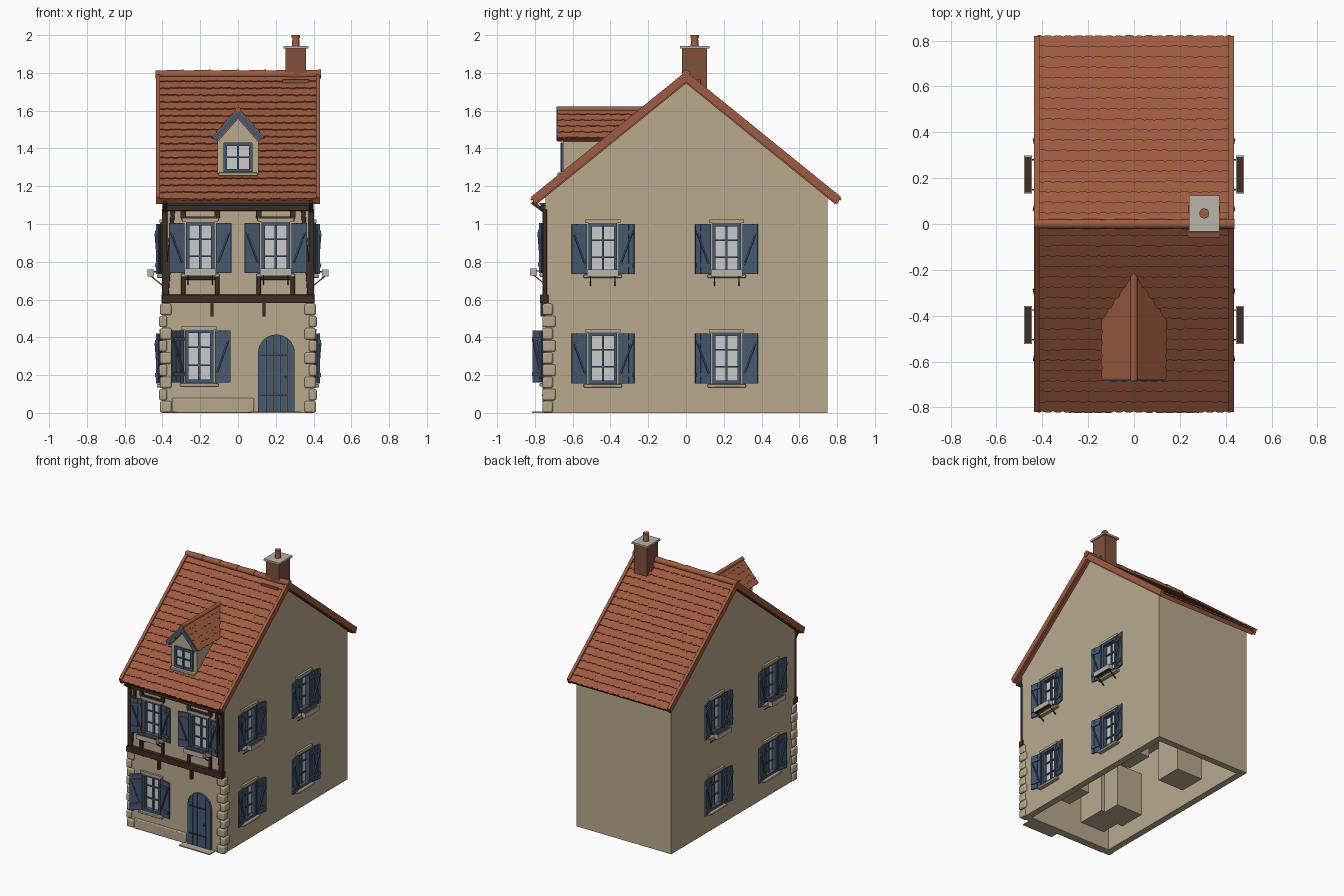
import bpy, bmesh, math, random
from mathutils import Matrix, Vector

if "Cube" in bpy.data.objects:
    bpy.data.objects.remove(bpy.data.objects["Cube"])
random.seed(4)
T, I = Matrix.Translation, Matrix.Identity(4)
def R(deg, ax): return Matrix.Rotation(math.radians(deg), 4, ax)

COL = dict(plaster=(.48, .40, .27), stone=(.47, .39, .26), tile=(.34, .105, .05), wood=(.05, .025, .016),
           blue=(.06, .10, .165), glass=(.6, .6, .63), brick=(.22, .08, .045), cap=(.48, .46, .40))
MATS = {}
for k, c in COL.items():
    MATS[k] = bpy.data.materials.new(k)
    MATS[k].diffuse_color = (*c, 1)
parts = {}

def part(name, mat):
    return parts.setdefault(name, (bmesh.new(), mat))[0]

def box(name, mat, lo, hi, M=I):
    lo, hi = Vector(lo), Vector(hi)
    bmesh.ops.create_cube(part(name, mat), size=1, matrix=M @ T((lo + hi) / 2) @ Matrix.Diagonal((*(hi - lo), 1)))

def beam(name, mat, p, q, w, d, M=I):
    p, q = Vector(p), Vector(q)
    rot = (q - p).to_track_quat('Z', 'Y').to_matrix().to_4x4()
    bmesh.ops.create_cube(part(name, mat), size=1,
                          matrix=M @ T((p + q) / 2) @ rot @ Matrix.Diagonal((w, d, (q - p).length, 1)))

def tube(name, mat, p, q, r1, r2, seg=14):
    p, q = Vector(p), Vector(q)
    rot = (q - p).to_track_quat('Z', 'Y').to_matrix().to_4x4()
    bmesh.ops.create_cone(part(name, mat), cap_ends=True, segments=seg, radius1=r1, radius2=r2,
                          depth=(q - p).length, matrix=T((p + q) / 2) @ rot)

def prism(name, mat, pts, y0, y1, M=I):
    """Extrude an (x, z) outline along y."""
    bm = part(name, mat)
    a = [bm.verts.new(M @ Vector((x, y0, z))) for x, z in pts]
    b = [bm.verts.new(M @ Vector((x, y1, z))) for x, z in pts]
    bm.faces.new(a)
    bm.faces.new(b[::-1])
    for i in range(len(a)):
        j = (i + 1) % len(a)
        bm.faces.new((a[i], b[i], b[j], a[j]))

def tiles(name, M, half, length, rows, cols):
    """Deck plus overlapping rounded tiles; local z runs up the slope, -y is outward."""
    box(name + "_deck", 'tile', (-half, 0, -length + .01), (half, .03, 0), M)
    w, L = 2 * half / cols, length / rows
    for r in range(rows):
        for c in range(cols + r % 2):
            x = -half + (c + .5 * ((r + 1) % 2)) * w
            pts = [(-w / 2, L * 1.25), (-w / 2, .007), (-w / 4, .001), (w / 4, .001), (w / 2, .007), (w / 2, L * 1.25)]
            if r == 0:
                pts = [(px, min(pz, L)) for px, pz in pts]
            pts = [(max(-half - x, min(half - x, px)), pz) for px, pz in pts]
            z = -length + (rows - 1 - r) * L + random.uniform(-.002, .002)
            prism(name + "_tiles", 'tile', pts, -.013, -.003, M @ T((x, 0, z)) @ R(-6, 'X'))

def shutter(M, side, z0, z1, angle):
    S = M @ T((side * .086, -.006, 0)) @ R(-side * angle, 'Z')
    def b(x0, y0, za, x1, y1, zb):
        box("shutters", 'blue', (min(side * x0, side * x1), y0, za), (max(side * x0, side * x1), y1, zb), S)
    for i in range(3):
        b(i * .028, -.01, z0, i * .028 + .026, 0, z1)
    b(.0, -.008, z0 + .004, .08, -.002, z1 - .004)
    for z in (z0 + .035, z1 - .055):
        b(.003, -.017, z, .079, -.009, z + .02)
    beam("shutters", 'blue', (side * .01, -.013, z0 + .05), (side * .072, -.013, z1 - .05), .015, .008, S)

def window(M, z0, h=.27, hw=.074, rows=3, angles=(12, 12), planter=False, room=True):
    z1 = z0 + h
    if room:
        box("window_cutters", 'plaster', (-hw, -.03, z0), (hw, .08, z1), M)
        box("window_rooms", 'plaster', (-hw - .03, .045, z0 - .03), (hw + .03, .27, z1 + .03), M)
    gy = .02 if room else -.003
    box("window_glass", 'glass', (-hw, gy, z0), (hw, gy + .012, z1), M)
    for s in (-1, 1):
        x = s * (hw - .007)
        box("window_frames", 'blue', (x - .009, -.012, z0), (x + .009, gy + .008, z1), M)
    for z in (z0 + .008, z1 - .008):
        box("window_frames", 'blue', (-hw, -.012, z - .009), (hw, gy + .008, z + .009), M)
    box("window_frames", 'blue', (-.006, gy - .012, z0), (.006, gy, z1), M)
    for i in range(1, rows):
        z = z0 + h * i / rows
        box("window_frames", 'blue', (-hw, gy - .01, z - .004), (hw, gy, z + .004), M)
    box("window_sills", 'stone', (-hw - .028, -.03, z0 - .02), (hw + .028, .01, z0 - .003), M)
    if not room:
        return
    box("window_lintels", 'stone', (-.093, -.016, z1), (.093, .01, z1 + .018), M)
    for s, a in zip((-1, 1), angles):
        shutter(M, s, z0, z1 - .005, a)
    if planter:
        # trough: floor, long sides, ends and soil
        zb, zt = z0 - .012, z0 + .024
        for y in (-.08, -.049):
            box("planter_boxes", 'cap', (-.083, y, zb), (.083, y + .005, zt), M)
        for s in (-.083, .078):
            box("planter_boxes", 'cap', (s, -.08, zb), (s + .005, -.044, zt), M)
        box("planter_soil", 'wood', (-.08, -.077, zb + .001), (.08, -.047, zt - .006), M)
        for s in (-.065, .065):
            beam("planter_brackets", 'wood', (s, 0, z0 + .012), (s, -.05, z0 + .012), .006, .006, M)
            beam("planter_brackets", 'wood', (s, 0, z0 - .06), (s, -.062, z0 - .01), .006, .006, M)

# walls: gabled shell, hollow and open underneath
G = R(90, 'Z')
prism("walls", 'plaster', [(-.745, 0), (.75, 0), (.75, 1.15), (0, 1.757), (-.745, 1.15)], -.4, .4, G)
prism("inner_cutter", 'plaster', [(-.695, -.1), (.7, -.1), (.7, 1.12), (0, 1.69), (-.695, 1.12)], -.35, .35, G)
box("upper_floor", 'plaster', (-.36, -.7, .58), (.36, .71, .6))

# windows on both sides and the front
for y in (-.44, .215):
    for z, pl in ((.155, False), (.735, True)):
        window(T((.4, y, 0)) @ R(90, 'Z'), z, planter=pl)
        window(T((-.4, y, 0)) @ R(-90, 'Z'), z, planter=pl)
F = T((0, -.745, 0))
window(F @ T((-.205, 0, 0)), .16, h=.28, angles=(40, 12))
for x in (-.2, .2):
    window(F @ T((x, 0, 0)), .74, planter=True)

# timber framing on the upper front
def timber(x0, z0, x1, z1, w=.03):
    beam("timber_frame", 'wood', (x0, -.003, z0), (x1, -.003, z1), w, .022, F)
beam("timber_frame", 'wood', (-.405, -.006, .603), (.405, -.006, .603), .045, .045, F)
beam("timber_frame", 'wood', (-.4, -.004, 1.085), (.4, -.004, 1.085), .04, .03, F)
for s in (-1, 1):
    timber(s * .388, .62, s * .388, 1.08)
    timber(s * .378, .62, s * .345, 1.07, .022)
    timber(s * .2 - .1, 1.03, s * .2 + .1, 1.03, .022)
    for dx in (-.09, .09):
        timber(s * .2 + dx, 1.03, s * .2 + dx, 1.08)
        timber(s * .2 + dx, .62, s * .2 + dx, .73, .022)
    timber(s * .2 - .09, .715, s * .2 + .09, .715, .018)
    box("beam_pegs", 'wood', (s * .138 - .008, -.025, .51), (s * .138 + .008, .01, .585), F)
    beam("rafter_tails", 'wood', (s * .385, -.07, 1.115), (s * .385, .005, 1.06), .018, .018, F)
box("eave_board", 'blue', (-.4, -.03, 1.1), (.4, .0, 1.112), F)

# corner quoins, plinth and door step
for s in (-1, 1):
    for i in range(9):
        inner = (.352, .376)[i % 2]
        ylen = (.69, .705)[(i + 1) % 2]
        a, b = sorted((s * inner, s * (.413 + .004 * (i % 2))))
        box("quoins", 'stone', (a, -.76, i * .0645 + .002), (b, -ylen, i * .0645 + .062))
box("plinth", 'stone', (-.35, -.758, 0), (.085, -.73, .078))
box("door_step", 'stone', (.07, -.815, 0), (.33, -.73, .008))

# arched plank door with a slim surround
dx, r, zs = .203, .092, .318
for i in range(5):
    xs = [-r + (i + t) * 2 * r / 5 for t in (.04, .35, .65, .96)]
    top = [(dx + x, zs + math.sqrt(max(r * r - x * x, 0))) for x in xs]
    prism("door", 'blue', [(dx + xs[-1], .008), (dx + xs[0], .008)] + top, -.757, -.74)
arc = [math.pi * i / 16 for i in range(17)]
def arch(rad): return [(dx + rad, .0)] + [(dx + rad * math.cos(t), zs + rad * math.sin(t)) for t in arc] + [(dx - rad, 0)]
prism("door_surround", 'blue', arch(.097) + arch(.09)[::-1], -.76, -.73)
for z in (.09, .3):
    box("door_hinges", 'wood', (dx - .088, -.762, z), (dx + .06, -.755, z + .008))
tube("door_knob", 'wood', (dx + .05, -.755, .19), (dx + .05, -.775, .19), .008, .008)

# main roof: tiled slopes, verges and ridge
A = 39
top = T((0, 0, 1.783)) @ R(A - 90, 'X')
tiles("front_roof", top, .42, 1.05, 18, 19)
tiles("back_roof", R(180, 'Z') @ top, .42, 1.05, 18, 19)
for s in (-1, 1):
    prism("roof_verges", 'tile', [(0, 1.808), (.82, 1.144), (.80, 1.105), (0, 1.752), (-.80, 1.105), (-.82, 1.144)],
          s * .424 - .011, s * .424 + .011, G)
for i in range(6):
    x = -.436 + i * .1453
    tube("ridge_tiles", 'tile', (x, 0, 1.792), (x + .148, 0, 1.794), .02, .023)

# dormer
prism("dormer_walls", 'plaster', [(-.108, 1.22), (.108, 1.22), (.108, 1.46), (0, 1.585), (-.108, 1.46)], -.65, -.32)
window(T((0, -.65, 0)), 1.275, h=.155, hw=.075, rows=2, room=False)
for a in (90, -90):
    tiles("dormer_roof", T((0, -.44, 1.602)) @ R(a, 'Z') @ R(48.8 - 90, 'X'), .24, .205, 5, 9)
tube("dormer_ridge", 'tile', (0, -.685, 1.606), (0, -.2, 1.606), .015, .015)
prism("dormer_bargeboards", 'blue', [(0, 1.606), (.134, 1.456), (.112, 1.44), (0, 1.562), (-.112, 1.44), (-.134, 1.456)],
      -.685, -.66)

# chimney
box("chimney", 'brick', (.252, -.02, 1.62), (.36, .112, 1.93))
box("chimney_flashing", 'brick', (.236, -.058, 1.72), (.376, .08, 1.765))
box("chimney_cap", 'cap', (.24, -.032, 1.928), (.372, .124, 1.942))
tube("chimney_pot", 'tile', (.306, .046, 1.94), (.306, .046, 1.985), .022, .018)
tube("chimney_pot", 'tile', (.306, .046, 1.985), (.306, .046, 2.0), .022, .022)

# turn every collected part into an object
obs = {}
BEVEL = dict(quoins=.009, window_sills=.004, plinth=.006, timber_frame=.003)
for name, (bm, mat) in parts.items():
    bmesh.ops.recalc_face_normals(bm, faces=bm.faces)
    me = bpy.data.meshes.new(name)
    bm.to_mesh(me)
    bm.free()
    me.materials.append(MATS[mat])
    if name not in ("walls", "inner_cutter", "window_cutters"):
        me.shade_smooth()
        me.set_sharp_from_angle(angle=math.radians(35))
    ob = obs[name] = bpy.data.objects.new(name, me)
    bpy.context.collection.objects.link(ob)
    if name in BEVEL:
        m = ob.modifiers.new("bevel", 'BEVEL')
        m.width, m.segments = BEVEL[name], 2
for c in ("inner_cutter", "window_cutters"):
    m = obs["walls"].modifiers.new(c, 'BOOLEAN')
    m.operation, m.solver, m.object = 'DIFFERENCE', 'EXACT', obs[c]
    obs[c].hide_render = True
    obs[c].display_type = 'WIRE'

for m in bpy.data.materials:
    if m.users and not m.is_grease_pencil:
        m.use_nodes = True
        m.node_tree.nodes["Principled BSDF"].inputs["Base Color"].default_value = m.diffuse_color
